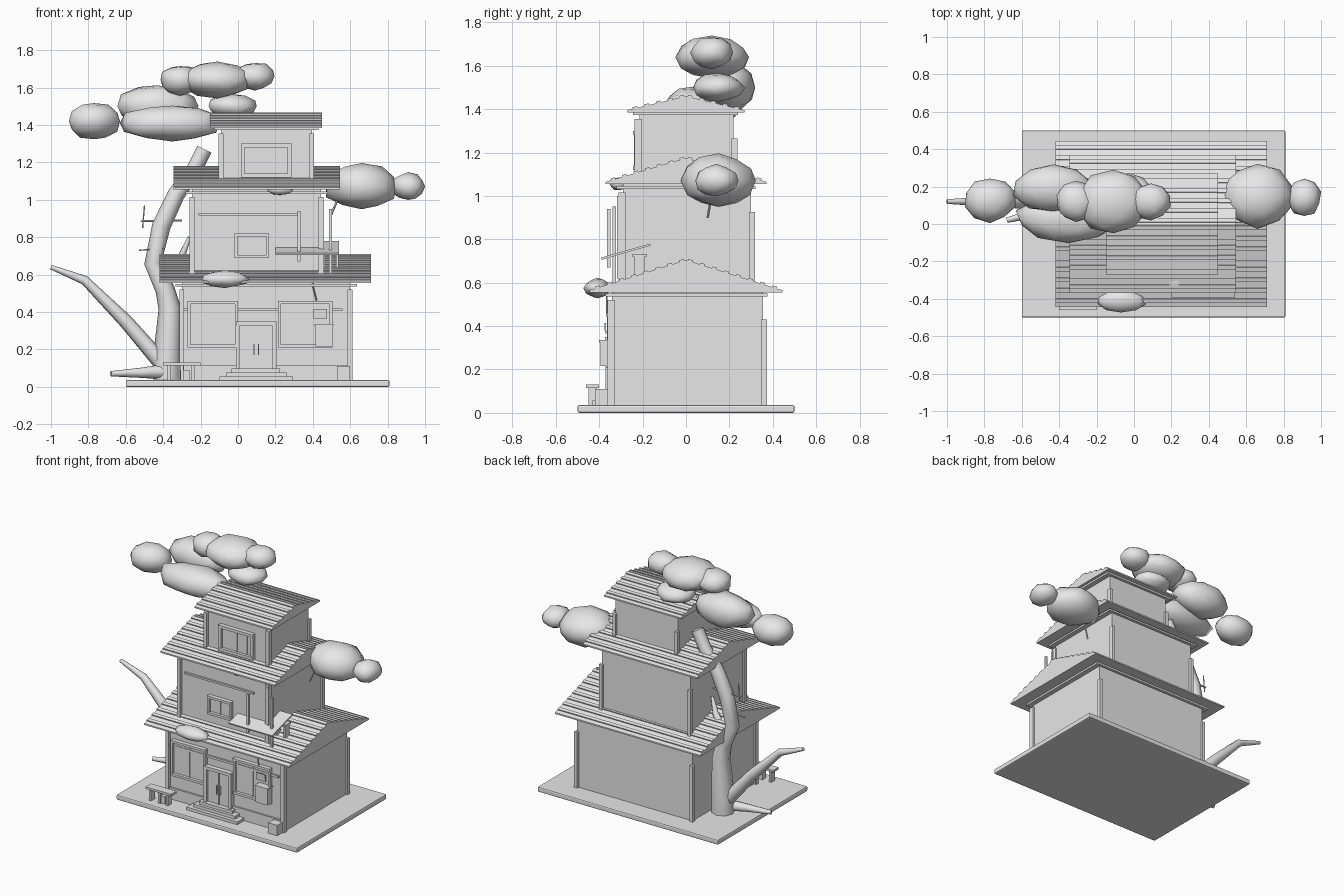
import bpy, bmesh, math, random
from mathutils import Vector, Matrix

random.seed(4)
if "Cube" in bpy.data.objects:
    bpy.data.objects.remove(bpy.data.objects["Cube"])

grey = bpy.data.materials.new("plain_grey")
grey.use_nodes = True
grey.diffuse_color = (0.8, 0.8, 0.8, 1)
grey.node_tree.nodes["Principled BSDF"].inputs["Base Color"].default_value = (0.8, 0.8, 0.8, 1)


def finish(name, bm, smooth=False):
    bmesh.ops.recalc_face_normals(bm, faces=bm.faces)
    mesh = bpy.data.meshes.new(name)
    bm.to_mesh(mesh)
    bm.free()
    for f in mesh.polygons:
        f.use_smooth = smooth
    mesh.materials.append(grey)
    ob = bpy.data.objects.new(name, mesh)
    bpy.context.collection.objects.link(ob)
    return ob


def add_box(bm, x, y, z, tilt=0):
    # x, y, z are (low, high) pairs; tilt turns about the x axis
    size = Matrix.Diagonal((x[1] - x[0], y[1] - y[0], z[1] - z[0], 1))
    mid = Vector(((x[0] + x[1]) / 2, (y[0] + y[1]) / 2, (z[0] + z[1]) / 2))
    bmesh.ops.create_cube(bm, size=1, matrix=Matrix.Translation(mid) @ Matrix.Rotation(tilt, 4, 'X') @ size)


def box(name, x, y, z, tilt=0, bevel=0):
    bm = bmesh.new()
    add_box(bm, x, y, z, tilt)
    ob = finish(name, bm)
    if bevel:
        mod = ob.modifiers.new("Bevel", 'BEVEL')
        mod.width, mod.segments = bevel, 2
    return ob


def roof(name, x, half, z0, z1, rows):
    # solid gable with raised slats along both slopes
    bm = bmesh.new()
    ends = [[bm.verts.new((px, y, z)) for y, z in ((-half, z0), (half, z0), (half, z0 + 0.01), (0, z1), (-half, z0 + 0.01))]
            for px in x]
    a, b = ends
    bm.faces.new(a)
    bm.faces.new(b)
    for i in range(5):
        j = (i + 1) % 5
        bm.faces.new((a[i], a[j], b[j], b[i]))
    rise = z1 - z0 - 0.01
    slope = math.atan2(rise, half)
    for side in (-1, 1):
        for i in range(rows):
            t = (i + 0.35) / rows
            y, z = side * half * t, z1 - rise * t + 0.002
            add_box(bm, x, (y - 0.011, y + 0.011), (z - 0.006, z + 0.006), -side * slope)
    finish(name, bm)


def window(name, x, z, wall, bars=(0.5,), edge=0.016, sill=True):
    # proud frame, pane and mullions on a front wall
    bm = bmesh.new()
    y = (wall - 0.025, wall + 0.01)
    add_box(bm, (x[0], x[0] + edge), y, z)
    add_box(bm, (x[1] - edge, x[1]), y, z)
    add_box(bm, x, (wall - 0.029, wall + 0.01), (z[1] - edge, z[1]))
    if sill:
        add_box(bm, x, (wall - 0.029, wall + 0.01), (z[0], z[0] + edge))
    add_box(bm, (x[0] + edge, x[1] - edge), (wall - 0.008, wall + 0.005), z)
    for t in bars:
        c = x[0] + (x[1] - x[0]) * t
        add_box(bm, (c - 0.004, c + 0.004), (wall - 0.015, wall), (z[0] + 0.01, z[1] - 0.01))
    finish(name, bm)


def limb(name, pts, sides=2):
    # tapered branch through (x, y, z, radius) points
    cu = bpy.data.curves.new(name, 'CURVE')
    cu.dimensions = '3D'
    cu.bevel_depth, cu.bevel_resolution, cu.use_fill_caps = 1, sides, True
    sp = cu.splines.new('POLY')
    sp.points.add(len(pts) - 1)
    for p, (x, y, z, r) in zip(sp.points, pts):
        p.co, p.radius = (x, y, z, 1), r
    cu.materials.append(grey)
    ob = bpy.data.objects.new(name, cu)
    bpy.context.collection.objects.link(ob)
    bpy.ops.object.select_all(action='DESELECT')
    ob.select_set(True)
    bpy.context.view_layer.objects.active = ob
    bpy.ops.object.convert(target='MESH')
    bpy.ops.object.shade_smooth_by_angle(angle=math.radians(50))


def foliage(name, c, r):
    bm = bmesh.new()
    bmesh.ops.create_icosphere(bm, subdivisions=2, radius=1)
    for v in bm.verts:
        v.co *= random.uniform(0.93, 1.06)
        v.co = Vector([c[i] + r[i] * v.co[i] for i in range(3)])
    finish(name, bm, smooth=True)


# Ground slab
box("ground_slab", (-0.6, 0.81), (-0.5, 0.5), (0, 0.036), bevel=0.008)

# Three storeys: wall x, wall y, wall z, roof x, roof half depth, roof z, slat rows
storeys = (
    ("lower", (-0.3, 0.6), (-0.34, 0.355), (0.03, 0.53), (-0.42, 0.71), 0.445, (0.555, 0.705), 8),
    ("middle", (-0.245, 0.445), (-0.29, 0.30), (0.57, 1.025), (-0.345, 0.545), 0.37, (1.055, 1.175), 7),
    ("upper", (-0.09, 0.395), (-0.215, 0.22), (1.07, 1.365), (-0.15, 0.45), 0.27, (1.385, 1.46), 5),
)
for label, x, y, z, rx, half, rz, rows in storeys:
    box(label + "_walls", x, y, (z[0], rz[0]))
    box(label + "_eave_board", (x[0] - 0.035, x[1] + 0.035), (y[0] - 0.03, y[1] + 0.02), (z[1] + 0.007, z[1] + 0.02))
    roof(label + "_roof", rx, half, rz[0], rz[1], rows)
    for side, cx in (("right", x[0]), ("left", x[1])):
        box(label + "_front_post_" + side, (cx - 0.014, cx + 0.012), (y[0] - 0.022, y[0] + 0.012), (z[0], z[1] - 0.01))
        box(label + "_back_post_" + side, (cx - 0.012, cx + 0.012), (y[1] - 0.01, y[1] + 0.018), (z[0], z[1] - 0.1))

# Shop front
window("shop_window_right", (-0.27, 0.0), (0.21, 0.46), -0.34)
window("shop_window_left", (0.215, 0.505), (0.21, 0.46), -0.34)
window("front_door", (-0.01, 0.205), (0.06, 0.35), -0.345, edge=0.022, sill=False)
for i, cx in enumerate((0.085, 0.11)):
    box("door_handle_%d" % i, (cx - 0.003, cx + 0.003), (-0.365, -0.35), (0.17, 0.23))
box("front_plinth", (-0.32, 0.6), (-0.353, -0.33), (0.03, 0.115))
box("front_beam", (-0.31, 0.56), (-0.352, -0.33), (0.405, 0.42))
for i, (a, b, d) in enumerate(((-0.1, 0.295, -0.43), (-0.065, 0.26, -0.405), (-0.035, 0.225, -0.385))):
    box("door_step_%d" % i, (a, b), (d, -0.34), (0.03, 0.056 + 0.021 * i))
box("letter_box", (0.415, 0.505), (-0.395, -0.34), (0.215, 0.33))
box("letter_box_lid", (0.41, 0.51), (-0.4, -0.34), (0.325, 0.335))
box("notice_plate", (0.405, 0.475), (-0.375, -0.368), (0.365, 0.415), 0.05)
box("crate", (0.53, 0.6), (-0.42, -0.36), (0.03, 0.11))

# Bench
box("bench_seat", (-0.4, -0.2), (-0.46, -0.4), (0.115, 0.13))
for i, cx in enumerate((-0.37, -0.3, -0.24)):
    box("bench_leg_%d" % i, (cx - 0.008, cx + 0.008), (-0.45, -0.41), (0.03, 0.12))
box("bench_bundle", (-0.31, -0.26), (-0.44, -0.41), (0.03, 0.09))

# Upper fronts
window("middle_window", (-0.02, 0.165), (0.69, 0.82), -0.29)
window("upper_window", (0.015, 0.285), (1.12, 1.3), -0.215, bars=(0.5, 0.78), edge=0.02)
box("middle_beam", (-0.21, 0.33), (-0.302, -0.28), (0.915, 0.928))

# Tilted awning, poles and small roof bench
box("awning", (0.2, 0.54), (-0.395, -0.16), (0.738, 0.748), 0.28)
for i, (cx, cy, lo, hi) in enumerate(((0.327, -0.355, 0.67, 0.94), (0.495, -0.33, 0.59, 0.95), (0.452, -0.31, 0.62, 1.0))):
    box("pole_%d" % i, (cx - 0.008, cx + 0.008), (cy - 0.008, cy + 0.008), (lo, hi))
box("roof_bench", (0.45, 0.54), (-0.25, -0.18), (0.72, 0.732))
for i, cx in enumerate((0.46, 0.53)):
    box("roof_bench_leg_%d" % i, (cx - 0.006, cx + 0.006), (-0.24, -0.19), (0.62, 0.725))
limb("hanging_cable", [(0.4, -0.36, 0.57, 0.004), (0.4, -0.365, 0.54, 0.004), (0.42, -0.365, 0.46, 0.004)], 0)

# Tree
limb("trunk", [(-0.38, 0.13, 0.04, 0.075), (-0.38, 0.13, 0.15, 0.075), (-0.365, 0.13, 0.42, 0.06),
               (-0.39, 0.13, 0.52, 0.052), (-0.455, 0.13, 0.66, 0.046), (-0.41, 0.13, 0.86, 0.05),
               (-0.33, 0.13, 1.03, 0.046), (-0.24, 0.13, 1.15, 0.042), (-0.18, 0.13, 1.27, 0.042)])
limb("long_branch", [(-0.41, 0.12, 0.13, 0.045), (-0.6, 0.12, 0.35, 0.038),
                     (-0.82, 0.12, 0.57, 0.025), (-1.0, 0.12, 0.64, 0.012)])
limb("root", [(-0.4, 0.1, 0.08, 0.04), (-0.52, 0.06, 0.075, 0.027), (-0.68, 0.02, 0.07, 0.014)])
limb("side_shoot", [(-0.4, 0.13, 0.57, 0.035), (-0.3, 0.1, 0.7, 0.02), (-0.26, 0.08, 0.8, 0.01)])
limb("left_shoot", [(0.49, 0.1, 0.9, 0.006), (0.54, 0.12, 1.02, 0.006)], 1)
limb("twig_a", [(-0.52, 0.13, 0.885, 0.006), (-0.3, 0.13, 0.89, 0.006)], 1)
limb("twig_b", [(-0.51, 0.13, 0.85, 0.004), (-0.5, 0.13, 0.97, 0.004)], 1)
limb("twig_c", [(-0.53, 0.1, 0.73, 0.004), (-0.4, 0.1, 0.74, 0.004)], 1)

# Foliage clumps: centre, radii
clumps = (
    ((-0.77, 0.13, 1.42), (0.14, 0.12, 0.10)),
    ((-0.43, 0.19, 1.50), (0.22, 0.13, 0.115)),
    ((-0.35, 0.03, 1.41), (0.28, 0.13, 0.10)),
    ((-0.03, 0.15, 1.50), (0.13, 0.12, 0.065)),
    ((-0.31, 0.12, 1.64), (0.11, 0.11, 0.08)),
    ((-0.11, 0.12, 1.64), (0.20, 0.17, 0.095)),
    ((0.09, 0.12, 1.66), (0.11, 0.10, 0.075)),
    ((0.66, 0.15, 1.07), (0.20, 0.17, 0.12)),
    ((0.91, 0.14, 1.07), (0.09, 0.10, 0.075)),
    ((-0.07, -0.41, 0.575), (0.13, 0.06, 0.045)),
    ((0.225, -0.31, 1.055), (0.07, 0.04, 0.03)),
)
for i, (c, r) in enumerate(clumps):
    foliage("foliage_%d" % i, c, r)
